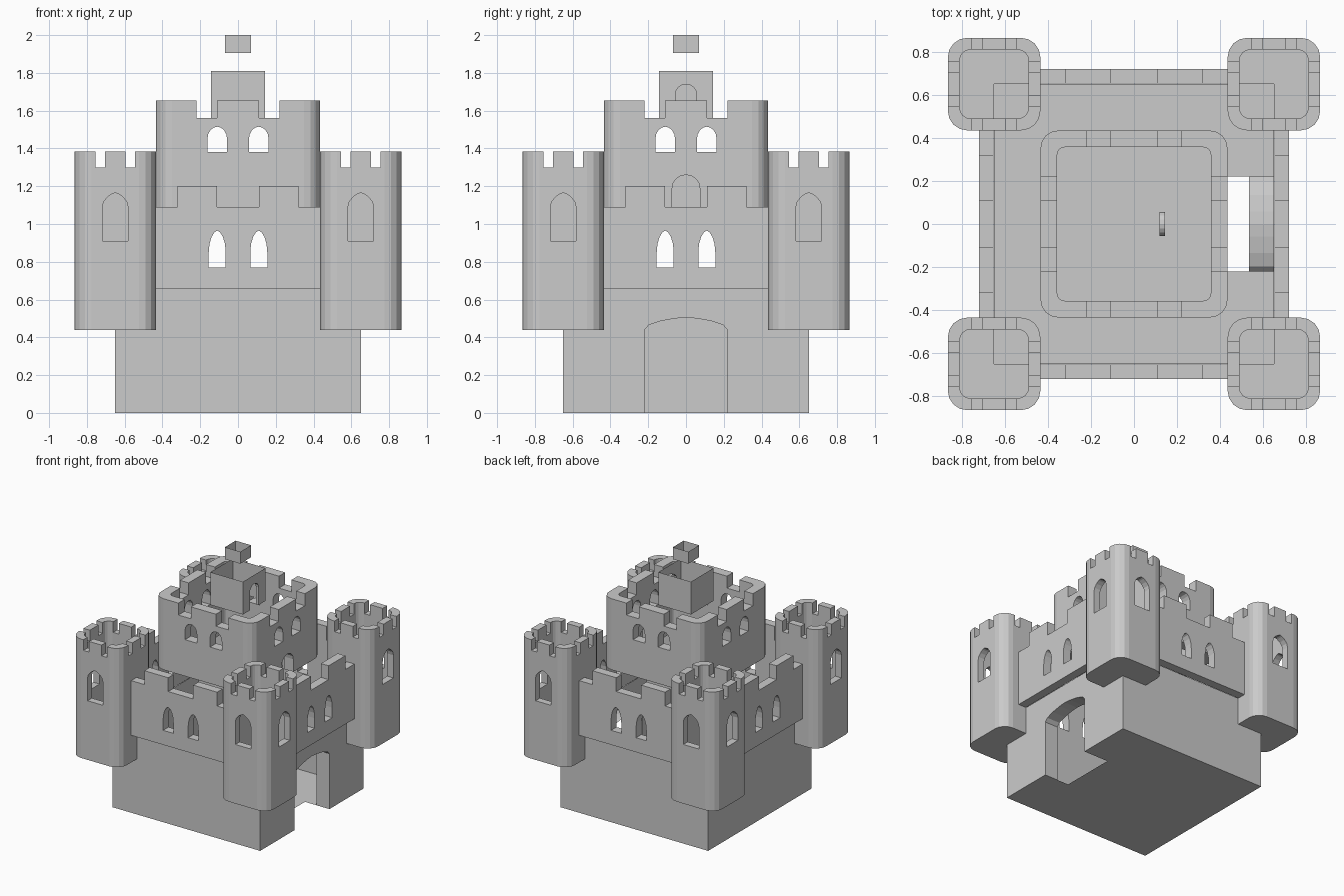
import bpy, bmesh, math
from mathutils import Matrix

if "Cube" in bpy.data.objects:
    bpy.data.objects.remove(bpy.data.objects["Cube"])

stone = bpy.data.materials.new("grey_stone")
stone.use_nodes = True
COLOUR = (0.6, 0.6, 0.6, 1)
stone.diffuse_color = COLOUR
stone.node_tree.nodes["Principled BSDF"].inputs["Base Color"].default_value = COLOUR


def finish(name, bm, recalc=True):
    if recalc:
        bmesh.ops.recalc_face_normals(bm, faces=bm.faces)
    mesh = bpy.data.meshes.new(name)
    bm.to_mesh(mesh)
    bm.free()
    mesh.materials.append(stone)
    ob = bpy.data.objects.new(name, mesh)
    bpy.context.collection.objects.link(ob)
    return ob


def extrude(bm, points, offset):
    """Closed prism from a flat outline and an offset vector."""
    low = [bm.verts.new(p) for p in points]
    high = [bm.verts.new([a + b for a, b in zip(p, offset)]) for p in points]
    bm.faces.new(low)
    bm.faces.new(high)
    n = len(low)
    for i in range(n):
        j = (i + 1) % n
        bm.faces.new((low[i], low[j], high[j], high[i]))


def box(name, x0, x1, y0, y1, z0, z1):
    bm = bmesh.new()
    extrude(bm, [(x0, y0, z0), (x1, y0, z0), (x1, y1, z0), (x0, y1, z0)], (0, 0, z1 - z0))
    return finish(name, bm)


def arch(half, z0, spring, apex, power=1.0, n=8):
    """Outline (u, z) of an arched opening; a higher power gives a sharper point."""
    pts = [(half, z0)]
    for i in range(n + 1):
        a = math.pi * i / n
        c, s = math.cos(a), max(math.sin(a), 0)
        u = math.copysign(abs(c) ** power, c) * half
        pts.append((u, spring + (apex - spring) * s))
    return pts + [(-half, z0)]


def arch_cutter(outline, centre, start, end, along_x=False):
    bm = bmesh.new()
    if along_x:
        extrude(bm, [(start, centre + u, z) for u, z in outline], (end - start, 0, 0))
    else:
        extrude(bm, [(centre + u, start, z) for u, z in outline], (0, end - start, 0))
    return finish("cutter", bm)


def cut(ob, cutters):
    """Subtract the cutters, bake the result and discard them."""
    for c in cutters:
        c.hide_render = True
        mod = ob.modifiers.new("cut", "BOOLEAN")
        mod.operation = "DIFFERENCE"
        mod.solver = "EXACT"
        mod.object = c
    graph = bpy.context.evaluated_depsgraph_get()
    mesh = bpy.data.meshes.new_from_object(ob.evaluated_get(graph))
    ob.modifiers.clear()
    ob.data = mesh
    for c in cutters:
        bpy.data.objects.remove(c)


def rounded_square(half, radius, seg=4):
    pts = []
    for q in range(4):
        cx = (half - radius) * (1 if q in (0, 3) else -1)
        cy = (half - radius) * (1 if q < 2 else -1)
        for i in range(seg + 1):
            a = math.pi / 2 * (q + i / seg)
            pts.append((cx + radius * math.cos(a), cy + radius * math.sin(a)))
    return pts


def tube(name, half, radius, thick, inner_radius, z0, z1):
    """Hollow tower with rounded corners, centred on the z axis."""
    loops = [(rounded_square(half, radius), z0), (rounded_square(half, radius), z1),
             (rounded_square(half - thick, inner_radius), z1),
             (rounded_square(half - thick, inner_radius), z0)]
    bm = bmesh.new()
    rings = [[bm.verts.new((x, y, z)) for x, y in pts] for pts, z in loops]
    n = len(rings[0])
    for k in range(4):
        a, b = rings[k], rings[(k + 1) % 4]
        for i in range(n):
            j = (i + 1) % n
            bm.faces.new((a[i], a[j], b[j], b[i]))
    return finish(name, bm)


def notches(gaps, reach, z0, z1):
    """Slabs that cut battlement gaps through all four sides."""
    out = []
    for a, b in gaps:
        out.append(box("cutter", a, b, -reach, reach, z0, z1))
        out.append(box("cutter", -reach, reach, a, b, z0, z1))
    return out


def shell(name, half, z0, z1, door=None, depth=0, floor_notch=None):
    """Open-topped thin box, with an optional arched doorway on +x."""
    bm = bmesh.new()

    def face(pts):
        return bm.faces.new([bm.verts.new(p) for p in pts])

    h = half
    face([(-h, -h, z0), (h, -h, z0), (h, -h, z1), (-h, -h, z1)])
    face([(h, h, z0), (-h, h, z0), (-h, h, z1), (h, h, z1)])
    face([(-h, h, z0), (-h, -h, z0), (-h, -h, z1), (-h, h, z1)])
    opening = door or []
    face([(h, h, z0), (h, h, z1), (h, -h, z1), (h, -h, z0)]
         + [(h, u, z) for u, z in reversed(opening)]).normal_flip()
    for (u, z), (v, w) in zip(opening, opening[1:]):
        face([(h, u, z), (h, v, w), (h - depth, v, w), (h - depth, u, z)])
    if floor_notch:
        g, x = opening[0][0], floor_notch
        face([(-h, -h, z0), (-h, h, z0), (h, h, z0), (h, g, z0),
              (x, g, z0), (x, -g, z0), (h, -g, z0), (h, -h, z0)])
    bmesh.ops.remove_doubles(bm, verts=bm.verts, dist=0.0005)
    for f in bm.faces:
        f.normal_update()
    return finish(name, bm, recalc=False)


def turned_copies(ob, names):
    """Repeat a part around the z axis in quarter turns."""
    for i, name in enumerate(names, 1):
        new = bpy.data.objects.new(name, ob.data.copy())
        new.data.transform(Matrix.Rotation(math.pi / 2 * i, 4, "Z"))
        bpy.context.collection.objects.link(new)


# Base with the arched gateway
shell("base", 0.65, 0, 0.655, arch(0.22, 0, 0.44, 0.505, 1.4), 0.115, 0.435)

# Curtain walls with paired windows and battlements
wall = box("front_wall", -0.45, 0.45, -0.72, -0.652, 0.655, 1.2)
lancet = arch(0.045, 0.77, 0.85, 0.965, 1.15)
cut(wall, [arch_cutter(lancet, s * 0.11, -1, -0.5) for s in (-1, 1)]
    + [box("cutter", a, b, -1, -0.5, 1.09, 1.4)
       for a, b in ((-0.6, -0.32), (-0.11, 0.11), (0.32, 0.6))])
turned_copies(wall, ["left_wall", "back_wall", "right_wall"])

# Corner towers with windows on the two outer faces
tower = tube("back_left_tower", 0.215, 0.09, 0.055, 0.05, 0.44, 1.385)
tower_window = arch(0.068, 0.91, 1.09, 1.165, 1.5)
cut(tower, notches([(-0.105, -0.055), (0.055, 0.105)], 0.4, 1.3, 1.5)
    + [arch_cutter(tower_window, 0, 0, 0.4), arch_cutter(tower_window, 0, 0, 0.4, True)])
tower.data.transform(Matrix.Translation((0.65, 0.65, 0)))
turned_copies(tower, ["back_right_tower", "front_right_tower", "front_left_tower"])

# Tower floors, only where they overhang the base
tower_floor = box("back_left_tower_floor", 0.48, 0.825, 0.48, 0.825, 0.44, 0.446)
cut(tower_floor, [box("cutter", 0, 0.65, 0, 0.65, 0.3, 0.6)])
turned_copies(tower_floor, ["back_right_tower_floor", "front_right_tower_floor",
                            "front_left_tower_floor"])

# Central keep with round-topped windows and a door on the gate side
keep = tube("keep", 0.435, 0.085, 0.078, 0.035, 1.09, 1.655)
keep_window = arch(0.052, 1.38, 1.45, 1.515)
openings = [arch_cutter(keep_window, s * 0.11, -1, 1, along)
            for s in (-1, 1) for along in (False, True)]
openings.append(arch_cutter(arch(0.073, 1, 1.19, 1.26), 0, 0.2, 1, True))
cut(keep, notches([(-0.22, -0.11), (0.11, 0.22)], 1, 1.56, 1.8) + openings)

# Turret and the open ring above it
shell("turret", 0.143, 1.55, 1.81, arch(0.055, 1.55, 1.69, 1.74), 0.025)
shell("top_ring", 0.068, 1.905, 2.0)
